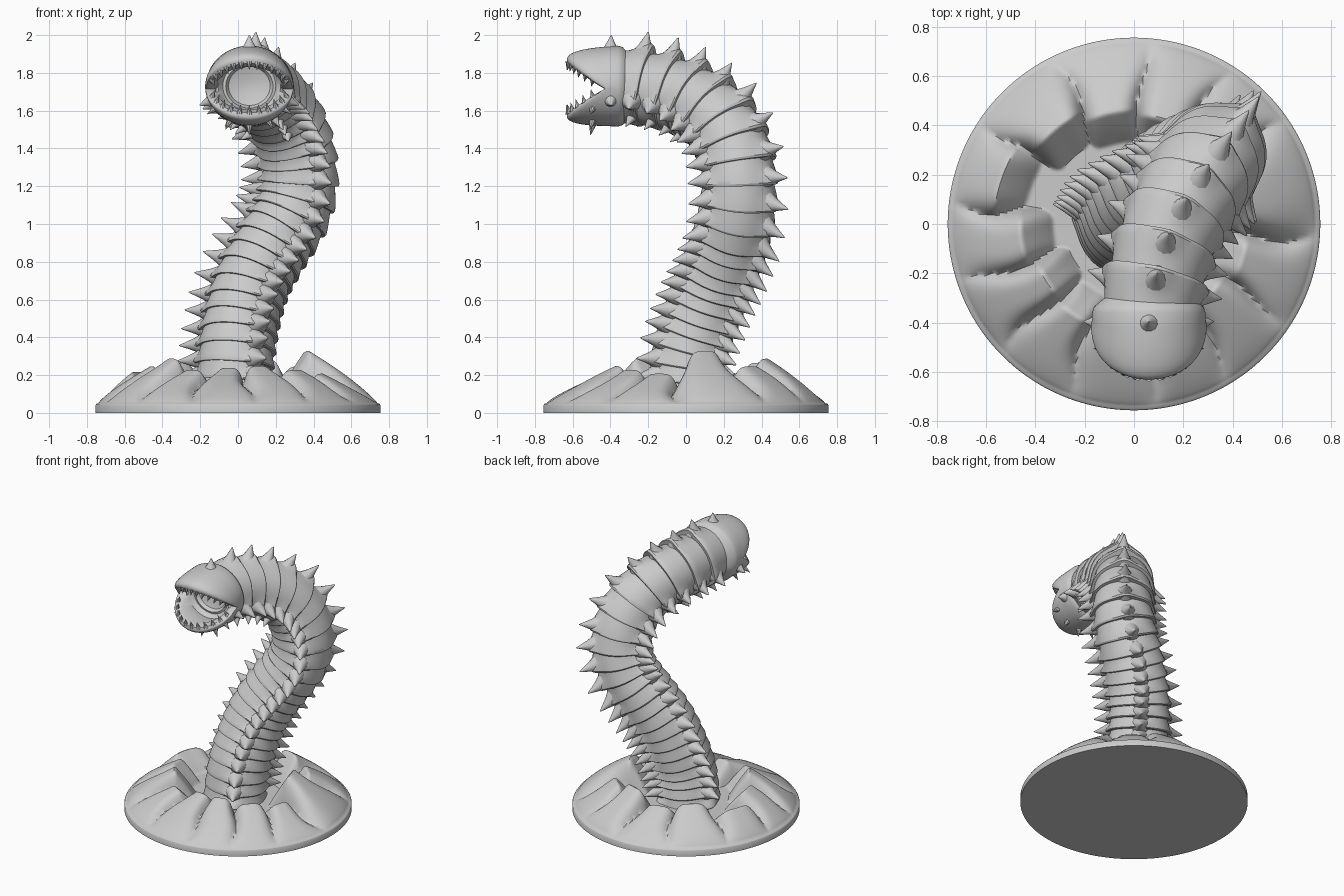
import bpy, bmesh, math
from math import sin, cos, pi, radians, exp
from mathutils import Vector

cube = bpy.data.objects.get("Cube")
if cube:
    bpy.data.objects.remove(cube)

grey = bpy.data.materials.new("stone_grey")
grey.use_nodes = True
grey.diffuse_color = (0.6, 0.6, 0.6, 1)
grey.node_tree.nodes["Principled BSDF"].inputs["Base Color"].default_value = (0.6, 0.6, 0.6, 1)


def finish(name, bm, angle=35):
    """Turn a bmesh into a smooth shaded object."""
    bmesh.ops.recalc_face_normals(bm, faces=bm.faces)
    mesh = bpy.data.meshes.new(name)
    bm.to_mesh(mesh)
    bm.free()
    mesh.materials.append(grey)
    obj = bpy.data.objects.new(name, mesh)
    bpy.context.collection.objects.link(obj)
    bpy.ops.object.select_all(action='DESELECT')
    bpy.context.view_layer.objects.active = obj
    obj.select_set(True)
    bpy.ops.object.shade_smooth_by_angle(angle=radians(angle))


def loft(bm, rows):
    """Skin closed rings of points and cap both ends."""
    rings = [[bm.verts.new(p) for p in row] for row in rows]
    n = len(rings[0])
    for a, b in zip(rings, rings[1:]):
        for i in range(n):
            j = (i + 1) % n
            bm.faces.new((a[i], a[j], b[j], b[i]))
    bm.faces.new(rings[0])
    bm.faces.new(rings[-1])


def cone(bm, base, direction, length, radius, sides=12):
    """Flared thorn with a concave flank."""
    d = direction.normalized()
    u = d.orthogonal().normalized()
    v = d.cross(u)
    profile = ((0, 1), (0.15, 0.84), (0.35, 0.6), (0.65, 0.33), (0.93, 0.1), (1, 0.02))
    loft(bm, [[base + d * length * h + (u * cos(2 * pi * i / sides) + v * sin(2 * pi * i / sides)) * radius * r
               for i in range(sides)] for h, r in profile])


# Spine path, resampled by arc length
POINTS = [Vector(p) for p in (
    (-0.03, -0.03, -0.1), (-0.025, -0.01, 0.08), (-0.01, 0.015, 0.3), (0.02, 0.075, 0.5), (0.08, 0.145, 0.7),
    (0.18, 0.215, 0.88), (0.28, 0.265, 1.04), (0.325, 0.28, 1.2), (0.315, 0.26, 1.37),
    (0.265, 0.19, 1.52), (0.2, 0.08, 1.62), (0.14, -0.05, 1.68), (0.095, -0.2, 1.715),
    (0.067, -0.345, 1.73), (0.055, -0.5, 1.735))]
dense = []
for a, b, c, d in zip(POINTS, POINTS[1:], POINTS[2:], POINTS[3:]):
    for k in range(20):
        t = k / 20
        dense.append(0.5 * (2 * b + (c - a) * t + (2 * a - 5 * b + 4 * c - d) * t * t
                            + (3 * b - a - 3 * c + d) * t ** 3))
dense.append(POINTS[-2])
lengths = [0]
for a, b in zip(dense, dense[1:]):
    lengths.append(lengths[-1] + (b - a).length)


def frame(u):
    """Position, tangent, back and side directions; rings grow longer toward the head."""
    t = 0.85 * u + 0.15 * u ** 4
    goal = t * lengths[-1]
    i = 0
    while i < len(dense) - 2 and lengths[i + 1] < goal:
        i += 1
    f = (goal - lengths[i]) / (lengths[i + 1] - lengths[i])
    pos = dense[i].lerp(dense[i + 1], f)
    tan = (dense[min(i + 4, len(dense) - 1)] - dense[max(i - 3, 0)]).normalized()
    w = min(max((t - 0.45) / 0.42, 0), 1)
    hint = Vector((0.6, 0.8, 0)).lerp(Vector((0, 0, 1)), w)
    back = (hint - tan * hint.dot(tan)).normalized()
    return pos, tan, back, tan.cross(back)


SEGMENTS, SIDES, RADIUS = 22, 72, 0.198
COLUMNS = (0, radians(112), radians(-112))

# Worm body of overlapping rings, scalloped outward under the thorns
bm = bmesh.new()
rows = []
for seg in range(SEGMENTS):
    for f, swell in ((0, 0.05), (0.08, 0.075), (0.25, 0.05), (0.5, 0.01), (0.75, -0.03), (0.99, -0.06)):
        pos, tan, back, side = frame((seg + f) / SEGMENTS)
        row = []
        for i in range(SIDES):
            a = 2 * pi * i / SIDES
            near = min(abs((a - c + pi) % (2 * pi) - pi) for c in COLUMNS)
            lift = 0.03 * exp(-(near / 0.27) ** 2) * exp(-((f - 0.15) / 0.35) ** 2)
            r = RADIUS * (1 + swell * (0.7 + 0.3 * cos(a))) + lift
            row.append(pos + (back * cos(a) + side * sin(a)) * r)
        rows.append(row)
loft(bm, rows)
finish("worm_body", bm, 30)

# Thorns in three columns, with small ones under the neck
bm = bmesh.new()
for seg in range(1, SEGMENTS):
    pos, tan, back, side = frame((seg + 0.28) / SEGMENTS)
    for a in COLUMNS:
        out = back * cos(a) + side * sin(a)
        size = 0.115 if seg > SEGMENTS - 5 else 0.135
        cone(bm, pos + out * 0.185, out - tan * 0.1, size, 0.06)
    if seg > SEGMENTS - 5:
        for a in (radians(145), radians(-145)):
            out = back * cos(a) + side * sin(a)
            cone(bm, pos + out * 0.185, out + tan * 0.3, 0.075, 0.035)
finish("body_thorns", bm)

# Head: a hood and a lower jaw that share a wedge shaped mouth
MID = Vector((0.06, 0, 1.715))


def lip(a, inset=0):
    s = sin(a)
    k = 1 - inset
    z = 0.15 * s if s > 0 else 0.14 * s
    return MID + Vector((0.228 * cos(a) * k, -0.425 - 0.205 * abs(s) ** 0.9 * (1 - inset * 0.3), z * k))


def ring(a, r, y):
    return MID + Vector((r * cos(a), y, 0.015 + r * 0.93 * sin(a)))


bm = bmesh.new()
angles = [2 * pi * i / 72 for i in range(72)]
rows = [[ring(a, 0.18, -0.3) for a in angles], [ring(a, 0.222, -0.335) for a in angles],
        [ring(a, 0.23, -0.36) for a in angles]]
for k in range(1, 11):
    u = k / 10
    row = []
    for a in angles:
        p, q = ring(a, 0.228, -0.38), lip(a)
        mid = Vector((p.x + 0.012 * cos(a), q.y - 0.015 * abs(sin(a)), p.z - 0.015 * max(0, sin(a))))
        row.append(p * (1 - u) ** 2 + mid * 2 * u * (1 - u) + q * u * u)
    rows.append(row)
rows.append([lip(a, 0.1) + Vector((0, -0.004, 0)) for a in angles])
rows.append([lip(a, 0.22) + Vector((0, 0.03, 0)) for a in angles])
for r, y in ((0.165, -0.43), (0.14, -0.4), (0.125, -0.405), (0.11, -0.38), (0.04, -0.36)):
    rows.append([ring(a, r, y) for a in angles])
loft(bm, rows)
finish("head", bm, 40)

# Thorns around the back of the head
bm = bmesh.new()
for a in (pi / 2 + c for c in COLUMNS):
    cone(bm, ring(a, 0.2, -0.4), Vector((cos(a), 0.05, sin(a))), 0.085, 0.05)
# Short barbs around the chin
for i in range(5):
    a = -radians(35 + 110 * i / 4)
    cone(bm, ring(a, 0.195, -0.49), Vector((cos(a), -0.2, sin(a))), 0.08, 0.03, 8)
finish("head_thorns", bm)

# Teeth along both lips
bm = bmesh.new()
for sign, count, size in ((1, 13, 0.042), (-1, 11, 0.05)):
    for i in range(count):
        a = sign * radians(18 + 144 * i / (count - 1))
        inward = Vector((-0.45 * cos(a), -0.25, -sign))
        cone(bm, lip(a, 0.1) - inward * 0.008, inward, size, 0.017, 8)
finish("teeth", bm)

# Round base with a crater of broken rock slabs: azimuth, half width, height, rim radius
SLABS = ((15, 18, 0.28, 0.38), (47, 13, 0.20, 0.47), (72, 14, 0.24, 0.44), (101, 15, 0.17, 0.46),
         (131, 15, 0.22, 0.50), (160, 14, 0.17, 0.57), (187, 13, 0.20, 0.46), (212, 12, 0.24, 0.42),
         (236, 12, 0.18, 0.44), (262, 14, 0.19, 0.36), (289, 13, 0.20, 0.38), (315, 13, 0.18, 0.42),
         (341, 13, 0.16, 0.46))


def ground(r, deg):
    wobble = 2 * sin(r * 14 + radians(deg) * 3)
    best = 0.035 * min(1, (0.74 - r) / 0.12)
    for az, half, high, rim in SLABS:
        off = abs((deg + wobble - az + 180) % 360 - 180) / half
        across = max(0, 1 - (off / 1.2) ** 4)
        if r > rim:
            along = ((0.74 - r) / (0.74 - rim)) ** 0.8
        else:
            along = max(0, 1 - (rim - r) / 0.15) ** 0.8
        best = max(best, high * across * along)
    return 0.05 + best


bm = bmesh.new()
steps = 300
rows = [[Vector((r * cos(2 * pi * i / steps), r * sin(2 * pi * i / steps), z)) for i in range(steps)]
        for r, z in ((0.755, 0), (0.755, 0.04), (0.75, 0.048))]
for k in range(60):
    r = 0.74 - 0.6 * k / 59
    rows.append([Vector((r * cos(2 * pi * i / steps), r * sin(2 * pi * i / steps),
                         ground(r, 360 * i / steps))) for i in range(steps)])
loft(bm, rows)
finish("crater_base", bm, 50)
